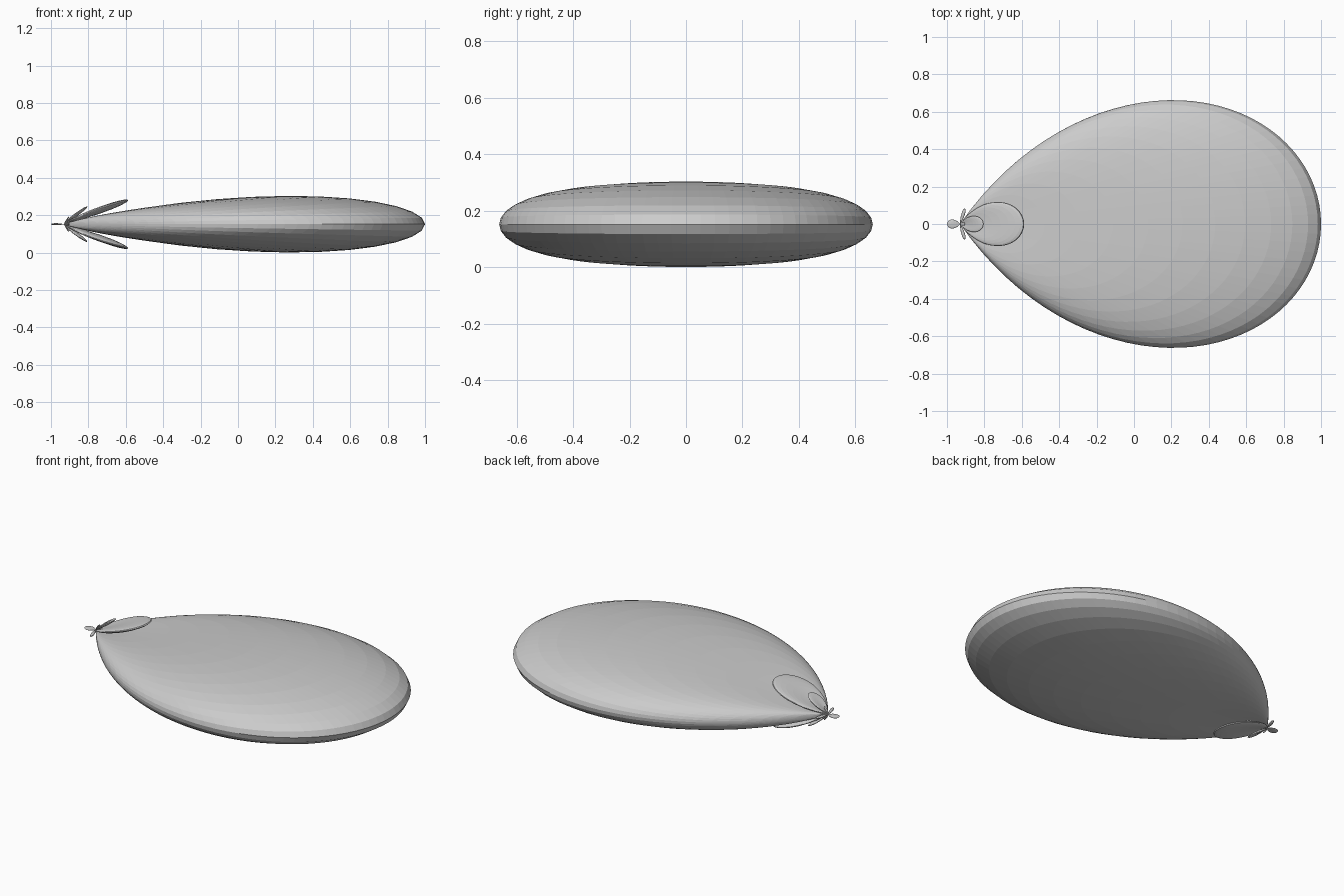
import bpy, bmesh
from math import sin, cos, pi, radians, degrees, asin

if "Cube" in bpy.data.objects:
    bpy.data.objects.remove(bpy.data.objects["Cube"])

REACH = 1.93                  # length of the main lobe
ORIGIN = (-0.93, 0.0, 0.152)  # point all lobes grow from
APERTURE = 4 * pi             # vertical beam sharpness
AZ_NULL = 55.4                # edge of the horizontal beam, degrees


def vertical(el):
    u = APERTURE * sin(el)
    s = 1.0 if abs(u) < 1e-6 else abs(sin(u) / u)
    return s * cos(el) ** 2


def horizontal(az):
    # wide main beam, then one small lobe out to 90 degrees
    a = abs(az)
    if degrees(a) <= AZ_NULL:
        return max(0.0, 0.5 * (1 - a * a / 0.873) + 0.5 * cos(1.555 * a))
    t = (degrees(a) - AZ_NULL) / (90 - AZ_NULL)
    return 0.045 * max(0.0, sin(pi * t))


def lobe(name, az0, az1, el0, el1, n_az, n_el, scale=1.0, facing=1):
    """Closed lobe: polar surface between two nulls in each direction."""
    bm = bmesh.new()
    grid = []
    for i in range(n_az + 1):
        az = radians(az0 + (az1 - az0) * i / n_az)
        row = []
        for j in range(n_el + 1):
            el = radians(el0 + (el1 - el0) * j / n_el)
            r = REACH * scale * horizontal(az) * vertical(el)
            if i in (0, n_az) or j in (0, n_el):
                r = 0.0
            row.append(bm.verts.new((
                ORIGIN[0] + facing * r * cos(el) * cos(az),
                ORIGIN[1] + r * cos(el) * sin(az),
                ORIGIN[2] + r * sin(el))))
        grid.append(row)
    for i in range(n_az):
        for j in range(n_el):
            quad = (grid[i][j], grid[i + 1][j], grid[i + 1][j + 1], grid[i][j + 1])
            bm.faces.new(quad if facing > 0 else quad[::-1])
    bmesh.ops.remove_doubles(bm, verts=bm.verts[:], dist=1e-6)
    mesh = bpy.data.meshes.new(name)
    bm.to_mesh(mesh)
    bm.free()
    obj = bpy.data.objects.new(name, mesh)
    bpy.context.collection.objects.link(obj)
    return obj


nulls = [degrees(asin(k / 4)) for k in range(1, 5)]

# main and back lobes
lobe("main_lobe", -AZ_NULL, AZ_NULL, -nulls[0], nulls[0], 72, 28)
lobe("back_lobe", -AZ_NULL, AZ_NULL, -nulls[0], nulls[0], 36, 14, 0.036, -1)

# side lobes stacked above and below
for k in range(3):
    a, b = nulls[k], nulls[k + 1]
    lobe(f"upper_side_lobe_{k + 1}", -AZ_NULL, AZ_NULL, a, b, 56, 16)
    lobe(f"lower_side_lobe_{k + 1}", -AZ_NULL, AZ_NULL, -b, -a, 56, 16)

# small lobes to the left and right
lobe("left_lobe", AZ_NULL, 90, -nulls[0], nulls[0], 18, 14)
lobe("right_lobe", -90, -AZ_NULL, -nulls[0], nulls[0], 18, 14)
